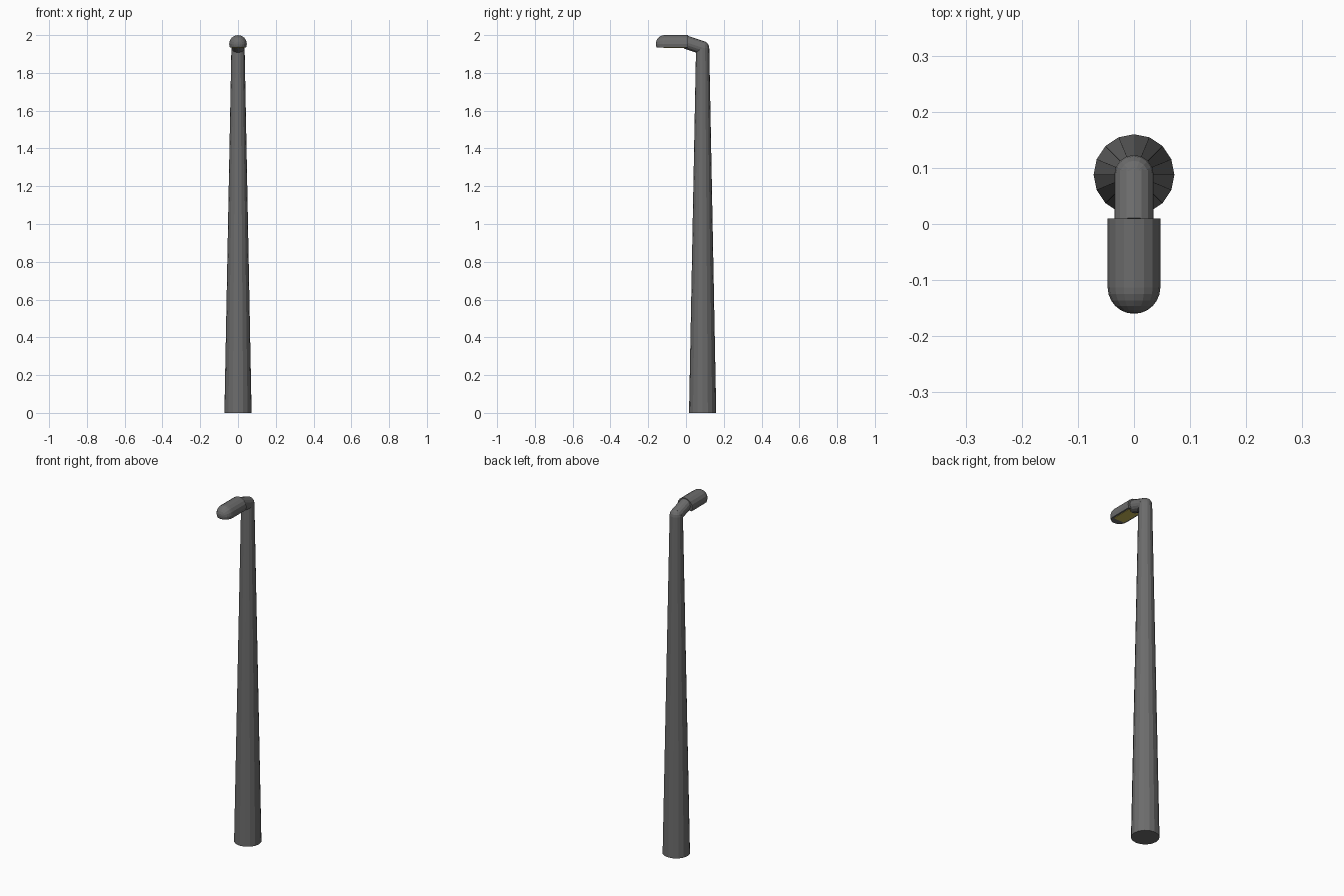
import bpy, bmesh, math
from mathutils import Vector, Matrix

cube = bpy.data.objects.get("Cube")
if cube:
    bpy.data.objects.remove(cube, do_unlink=True)

SIDES = 16


def material(name, rgb):
    m = bpy.data.materials.new(name)
    m.use_nodes = True
    m.diffuse_color = (*rgb, 1)
    m.node_tree.nodes["Principled BSDF"].inputs["Base Color"].default_value = (*rgb, 1)
    return m


grey = material("grey metal", (0.15, 0.15, 0.15))
yellow = material("yellow lamp glass", (0.58, 0.48, 0.1))


def finish(name, bm, mat):
    bmesh.ops.recalc_face_normals(bm, faces=bm.faces)
    mesh = bpy.data.meshes.new(name)
    bm.to_mesh(mesh)
    bm.free()
    mesh.materials.append(mat)
    obj = bpy.data.objects.new(name, mesh)
    bpy.context.collection.objects.link(obj)
    return obj


def tube(name, start, end, r1, r2):
    """Tapered round bar between two points."""
    start, end = Vector(start), Vector(end)
    axis = end - start
    turn = Vector((0, 0, 1)).rotation_difference(axis).to_matrix().to_4x4()
    bm = bmesh.new()
    bmesh.ops.create_cone(bm, cap_ends=True, segments=SIDES, radius1=r1, radius2=r2,
                          depth=axis.length,
                          matrix=Matrix.Translation((start + end) / 2) @ turn)
    return finish(name, bm, grey)


# Pole, rounded elbow and rising arm
elbow = Vector((0, 0.088, 1.933))
R_ARM = 0.035
tube("pole", (0, elbow.y, 0), elbow, 0.072, R_ARM)
tube("arm", elbow, (0, 0.0, 1.962), R_ARM, R_ARM)
bm = bmesh.new()
bmesh.ops.create_uvsphere(bm, u_segments=SIDES, v_segments=SIDES // 2, radius=R_ARM,
                          matrix=Matrix.Translation(elbow))
finish("elbow", bm, grey)

# Lamp head: round bar with a domed front, cut flat underneath
R = 0.047
MID = 2 - R
FLAT = MID - R * math.sin(math.pi / 8)
BACK, DOME = 0.01, -0.113
STEPS = 6
bm = bmesh.new()
stations = [(BACK, R)]
for i in range(STEPS):
    a = i * math.pi / 2 / STEPS
    stations.append((DOME - R * math.sin(a), R * math.cos(a)))
rings = []
for y, r in stations:
    rings.append([bm.verts.new((r * math.cos(k * math.tau / SIDES), y,
                                MID + r * math.sin(k * math.tau / SIDES)))
                  for k in range(SIDES)])
for a, b in zip(rings, rings[1:]):
    for k in range(SIDES):
        n = (k + 1) % SIDES
        bm.faces.new((a[k], a[n], b[n], b[k]))
bm.faces.new(rings[0])
tip = bm.verts.new((0, DOME - R, MID))
for k in range(SIDES):
    bm.faces.new((rings[-1][k], rings[-1][(k + 1) % SIDES], tip))
cut = bmesh.ops.bisect_plane(bm, geom=bm.verts[:] + bm.edges[:] + bm.faces[:], dist=1e-5,
                             plane_co=(0, 0, FLAT), plane_no=(0, 0, -1), clear_outer=True)
bmesh.ops.holes_fill(bm, edges=[e for e in bm.edges if e.is_boundary], sides=0)
finish("lamp_head", bm, grey)

# Glowing glass plate under the head
bm = bmesh.new()
bmesh.ops.create_cube(bm, size=1, matrix=Matrix.Translation((0, -0.059, FLAT))
                      @ Matrix.Diagonal((0.068, 0.118, 0.004, 1)))
finish("lamp_glass", bm, yellow)
